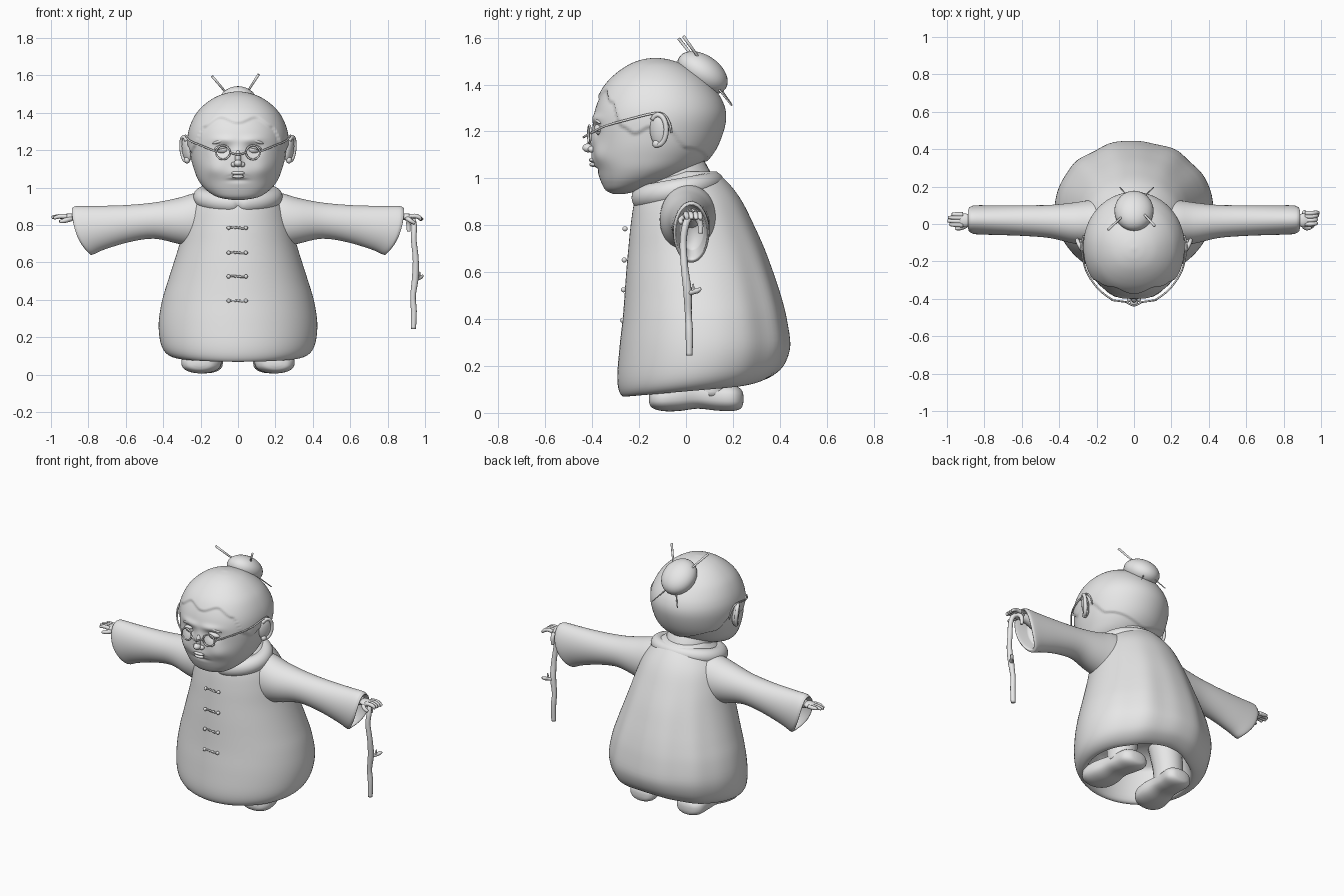
import bpy, bmesh, math
from math import sin, cos, pi, exp
from mathutils import Vector, Matrix, Euler

grey = bpy.data.materials.new("plain_grey")
grey.diffuse_color = (0.8, 0.8, 0.8, 1)


def finish(name, bm):
    bmesh.ops.recalc_face_normals(bm, faces=bm.faces)
    me = bpy.data.meshes.new(name)
    bm.to_mesh(me)
    bm.free()
    me.materials.append(grey)
    ob = bpy.data.objects.new(name, me)
    bpy.context.collection.objects.link(ob)
    for p in me.polygons:
        p.use_smooth = True
    return ob


def spline(rows, per):
    """Smooth interpolation through rows of numbers."""
    out = []
    for i in range(len(rows) - 1):
        a, b, c, d = (rows[max(i - 1, 0)], rows[i], rows[i + 1], rows[min(i + 2, len(rows) - 1)])
        for k in range(per):
            t = k / per
            out.append([0.5 * (2 * q + (r - p) * t + (2 * p - 5 * q + 4 * r - s) * t * t
                               + (3 * q - p - 3 * r + s) * t ** 3) for p, q, r, s in zip(a, b, c, d)])
    return out + [list(rows[-1])]


def loft(name, rings, closed=False):
    bm = bmesh.new()
    vs = [[bm.verts.new(p) for p in r] for r in rings]
    n = len(rings[0])
    for a, b in zip(vs, vs[1:] + vs[:1] if closed else vs[1:]):
        for i in range(n):
            j = (i + 1) % n
            bm.faces.new((a[i], a[j], b[j], b[i]))
    if not closed:
        bm.faces.new(vs[0])
        bm.faces.new(vs[-1])
    return finish(name, bm)


def ball(name, loc, size, rot=(0, 0, 0), seg=24):
    bm = bmesh.new()
    m = Matrix.LocRotScale(Vector(loc), Euler(rot), Vector(size))
    bmesh.ops.create_uvsphere(bm, u_segments=seg, v_segments=seg // 2, radius=1, matrix=m)
    return finish(name, bm)


def tube(name, pts, per=6, seg=10, closed=False):
    """Round tube through (x, y, z, radius) points."""
    rows = pts if closed else spline(pts, per)
    P = [Vector(r[:3]) for r in rows]
    n = len(P)
    up, rings = None, []
    for i in range(n):
        d = (P[(i + 1) % n] - P[i - 1]) if closed else (P[min(i + 1, n - 1)] - P[max(i - 1, 0)])
        d.normalize()
        up = d.orthogonal() if up is None else up - d * up.dot(d)
        up.normalize()
        w = d.cross(up)
        rings.append([P[i] + rows[i][3] * (up * cos(2 * pi * k / seg) + w * sin(2 * pi * k / seg))
                      for k in range(seg)])
    return loft(name, rings, closed)


def bump(v, c, r):
    return exp(-((v - c) / r) ** 2)


# Coat body, hollow at the hem: z, front y, back y, half width
coat = [(.30, -.20, .30, .29), (.14, -.235, .32, .31), (.105, -.262, .33, .335), (.125, -.285, .375, .385),
        (.18, -.293, .42, .415), (.28, -.284, .445, .424), (.40, -.27, .43, .405), (.5, -.262, .405, .375),
        (.6, -.255, .372, .343), (.7, -.246, .335, .312), (.8, -.236, .29, .285), (.9, -.22, .24, .25),
        (.97, -.19, .19, .20), (1.03, -.10, .13, .13)]
rings = []
for z, yf, yb, w in spline(coat, 4):
    ring = []
    for k in range(96):
        a = 2 * pi * k / 96
        back = max(0, sin(a))
        fold = 1 + (.014 * cos(9 * a + pi) + .008 * sin(14 * a)) * back * bump(z, .4, .35)
        low = max(0, 1 - (z - .07) / .25)
        ring.append((w * cos(a) * fold, (yf + yb) / 2 + (yb - yf) / 2 * sin(a) * fold,
                     z + low * (.03 * sin(a) - .012 + .03 * max(0, sin(a)) ** 6)))
    rings.append(ring)
loft("coat", rings)

# Padded collar, lower at the front with a notch in the middle
loop = []
for k in range(96):
    a = 2 * pi * k / 96
    f = (1 - sin(a)) / 2
    notch = bump(cos(a), 0, .1) if f > .5 else 0
    loop.append((.19 * cos(a), -.03 + .15 * sin(a), .985 - .068 * f + .012 * notch,
                 .042 + .014 * f - .012 * notch))
tube("collar", loop, seg=20, closed=True)
tube("neck", [(0, 0, .92, .14), (0, -.04, 1.0, .14), (0, -.1, 1.1, .13)], 3, 24)

# Knotted coat fasteners
for i, z in enumerate((.785, .652, .525, .395)):
    y = -.258 - .025 * (.785 - z)
    tube(f"fastener_cord_{i}", [(-.05, y, z, .005), (-.02, y - .005, z + .003, .005),
                                (.02, y - .005, z - .003, .005), (.05, y, z, .005)], 3, 8)
    for x in (-.05, -.015, .01, .042):
        r = .011 if abs(x) > .03 else .007
        ball(f"fastener_knot_{i}", (x, y - .002, z), (r, r, r), seg=12)

# Head: z, front y, back y, half width
skull = [(.93, -.315, -.26, .03), (.945, -.345, -.19, .11), (.98, -.365, -.08, .168), (1.03, -.382, .03, .212),
         (1.09, -.398, .10, .238), (1.16, -.402, .142, .257), (1.25, -.40, .167, .267), (1.32, -.384, .156, .256),
         (1.39, -.348, .112, .223), (1.44, -.302, .06, .178), (1.48, -.245, -.005, .12), (1.502, -.19, -.07, .06),
         (1.51, -.14, -.12, .012)]
hairline = [(0, 1.345), (.4, 1.375), (.75, 1.325), (1.0, 1.22), (1.2, 1.19), (1.45, 1.22),
            (1.7, 1.21), (2.1, 1.13), (3.2, 1.07)]


def hair_z(a):
    for (a0, z0), (a1, z1) in zip(hairline, hairline[1:]):
        if a <= a1:
            t = (a - a0) / (a1 - a0)
            return z0 + (z1 - z0) * t * t * (3 - 2 * t)
    return hairline[-1][1]


rings = []
for z, yf, yb, w in spline(skull, 11):
    ring = []
    for k in range(160):
        a = 2 * pi * k / 160
        c, h = cos(a), sin(a)
        if h < 0:  # slightly squarer face than back of the head
            c, h = math.copysign(abs(c) ** .92, c), -abs(h) ** .92
        x, y = w * c, (yf + yb) / 2 + (yb - yf) / 2 * h
        ax = abs(x)
        az = math.atan2(ax, -(y + .12))
        t = min(1, max(0, (z - hair_z(az)) / .010 + .5)) if z < 1.45 else 1
        push = .009 * t - .005
        if y < -.15:  # eye sockets, cheeks, brow, muzzle and chin crease
            push += (-.018 * bump(ax, .085, .04) * bump(z, 1.205, .03)
                     + .010 * bump(ax, .12, .05) * bump(z, 1.10, .045)
                     + .012 * bump(ax, 0, .055) * bump(z, 1.075, .035)
                     + .010 * bump(ax, .07, .06) * bump(z, 1.255, .02)
                     + .014 * bump(ax, 0, .02) * bump(z, 1.16, .04)
                     - .008 * bump(ax, 0, .05) * bump(z, 1.035, .012)
                     - .006 * bump(ax, 0, .04) * bump(z, 1.068 - 3 * ax * ax, .005))
        ring.append(Vector((x, y, z)) + Vector((x, y + .12, z - 1.22)).normalized() * push)
    rings.append(ring)
loft("head", rings)

# Face
ball("nose_bridge", (0, -.40, 1.16), (.016, .02, .04))
ball("nose_tip", (0, -.417, 1.13), (.022, .025, .019))
ball("upper_lip", (0, -.398, 1.078), (.036, .016, .010))
ball("lower_lip", (0, -.396, 1.059), (.032, .016, .010))
for s in (-1, 1):
    ball("nostril", (s * .022, -.402, 1.124), (.016, .016, .014), seg=16)
    ball("eyeball", (s * .083, -.362, 1.205), (.034, .026, .024))
    ball("eyelid", (s * .085, -.364, 1.216), (.042, .027, .016), (0, s * .25, 0))
    ball("eyebrow", (s * .09, -.375, 1.25), (.05, .014, .010), (0, s * .3, s * .25))
    # Ear with raised rim
    ball("ear", (s * .274, -.118, 1.205), (.020, .040, .070), (0, s * .12, -s * .5))
    rim = []
    for k in range(25):
        a = -1.9 + 4.3 * k / 24
        c, h = cos(a), sin(a)
        rim.append((s * (.284 + .018 * c + .006 * h), -.118 + .034 * c, 1.207 + .064 * h, .011))
    tube("ear_rim", rim, 1, 8)
    ball("ear_lobe", (s * .272, -.125, 1.147), (.016, .018, .018), seg=16)
    # Spectacles
    ring = [(s * (.08 + .037 * cos(2 * pi * k / 32)), -.417 + .01 * (1 + cos(2 * pi * k / 32)) / 2,
             1.188 + .037 * sin(2 * pi * k / 32), .005) for k in range(32)]
    tube("spectacle_rim", ring, seg=8, closed=True)
    tube("spectacle_arm", [(s * .117, -.405, 1.192, .005), (s * .19, -.348, 1.222, .005),
                           (s * .256, -.25, 1.25, .005), (s * .279, -.14, 1.277, .005),
                           (s * .278, -.095, 1.272, .005), (s * .272, -.07, 1.235, .005),
                           (s * .268, -.062, 1.195, .004)], 5, 8)
tube("spectacle_bridge", [(-.043, -.417, 1.188, .005), (0, -.436, 1.176, .005), (.043, -.417, 1.188, .005)], 5, 8)

# Hair bun and sticks
ball("hair_bun", (0, .07, 1.45), (.105, .12, .076), (-.6, 0, 0), 32)
for tip, end in (((-.138, -.03, 1.595), (.105, .195, 1.31)), ((.11, -.01, 1.605), (-.075, .195, 1.315))):
    tube("hair_stick", [(*tip, .007), (*end, .003)], 4, 8)

# Sleeves, hollow at the cuff: x, top z, bottom z, front y, back y, slant
sleeve = [(.10, .97, .70, -.10, .14, 0), (.22, .972, .68, -.112, .13, 0), (.32, .945, .70, -.105, .115, 0),
          (.45, .92, .727, -.075, .102, 0), (.6, .906, .708, -.063, .10, .01), (.75, .902, .667, -.058, .10, .02),
          (.825, .902, .642, -.055, .10, .033), (.845, .895, .645, -.05, .096, .035),
          (.847, .885, .66, -.04, .087, .035), (.77, .875, .70, -.025, .075, .02)]
# Shoes: y, bottom, top, half width
shoe = [(-.158, .045, .075, .025), (-.145, .022, .10, .07), (-.10, .008, .12, .102), (-.03, .008, .13, .104),
        (.05, .018, .13, .088), (.13, .010, .125, .086), (.2, .008, .12, .088), (.235, .02, .10, .06),
        (.245, .045, .075, .02)]
for s in (-1, 1):
    rings = []
    for x, zt, zb, yf, yb, sl in spline(sleeve, 4):
        ring = []
        for k in range(48):
            a = 2 * pi * k / 48
            ring.append((s * (x + sl * (sin(a) - .5 * max(0, -sin(a)) ** 3 + .5 * cos(a) ** 2)),
                         (yf + yb) / 2 + (yb - yf) / 2 * cos(a), (zt + zb) / 2 + (zt - zb) / 2 * sin(a)))
        rings.append(ring)
    loft("sleeve", rings)
    # Forearm and palm
    tube("forearm", [(s * .74, .025, .82, .04), (s * .83, .025, .84, .032), (s * .88, .022, .843, .024)], 4, 16)
    ball("palm", (s * .905, .02, .843), (.042, .036, .019), (0, s * .1, 0))
    # Shoe with wide toe turned slightly outward
    rings = []
    for y, zb, zt, w in spline(shoe, 4):
        cx = .185 - .10 * (y - .04)
        rings.append([(s * (cx + w * cos(a)), y,
                       (zb + zt) / 2 + (zt - zb) / 2 * math.copysign(abs(sin(a)) ** .75, sin(a)))
                      for a in [2 * pi * k / 36 for k in range(36)]])
    loft("shoe", rings)
    tube("leg", [(s * .18, .10, .07, .085), (s * .175, .10, .18, .09), (s * .16, .09, .32, .10)], 4, 24)

# Relaxed hand
for y, x, z in ((-.005, -.985, .836), (.014, -.996, .84), (.033, -.993, .843), (.05, -.975, .848)):
    tube("finger", [(-.915, y, .845, .013), (-.955, y + .001, .846, .012), (x, y + .002, z, .008)], 4, 8)
tube("thumb", [(-.89, -.002, .835, .014), (-.925, -.02, .824, .013), (-.955, -.025, .818, .008)], 4, 8)

# Hand gripping the walking stick
for i, y in enumerate((0, .02, .04, .058)):
    tube("grip_finger", [(.915, y, .846, .012), (.95, y, .848, .012), (.972, y + .003, .838, .011),
                         (.972 + .005 * i, y + .004, .826, .008)], 4, 8)
tube("grip_thumb", [(.9, 0, .84, .013), (.92, -.022, .825, .012), (.945, -.02, .81, .009)], 4, 8)

# Walking stick with hooked handle and twig stub
tube("walking_stick", [(.913, .062, .765, .010), (.912, .06, .81, .013), (.92, .04, .835, .014),
                       (.935, .012, .83, .014), (.942, -.004, .79, .015), (.94, -.012, .72, .015),
                       (.95, -.006, .62, .016), (.948, .006, .52, .018), (.936, .01, .42, .015),
                       (.94, .014, .34, .016), (.938, .014, .245, .014)], 6, 12)
tube("stick_twig", [(.945, .008, .51, .012), (.965, .03, .515, .010), (.978, .05, .522, .011),
                    (.988, .062, .53, .006)], 4, 8)
tube("stick_thorn", [(.965, .03, .515, .008), (.972, .03, .55, .004)], 3, 8)
